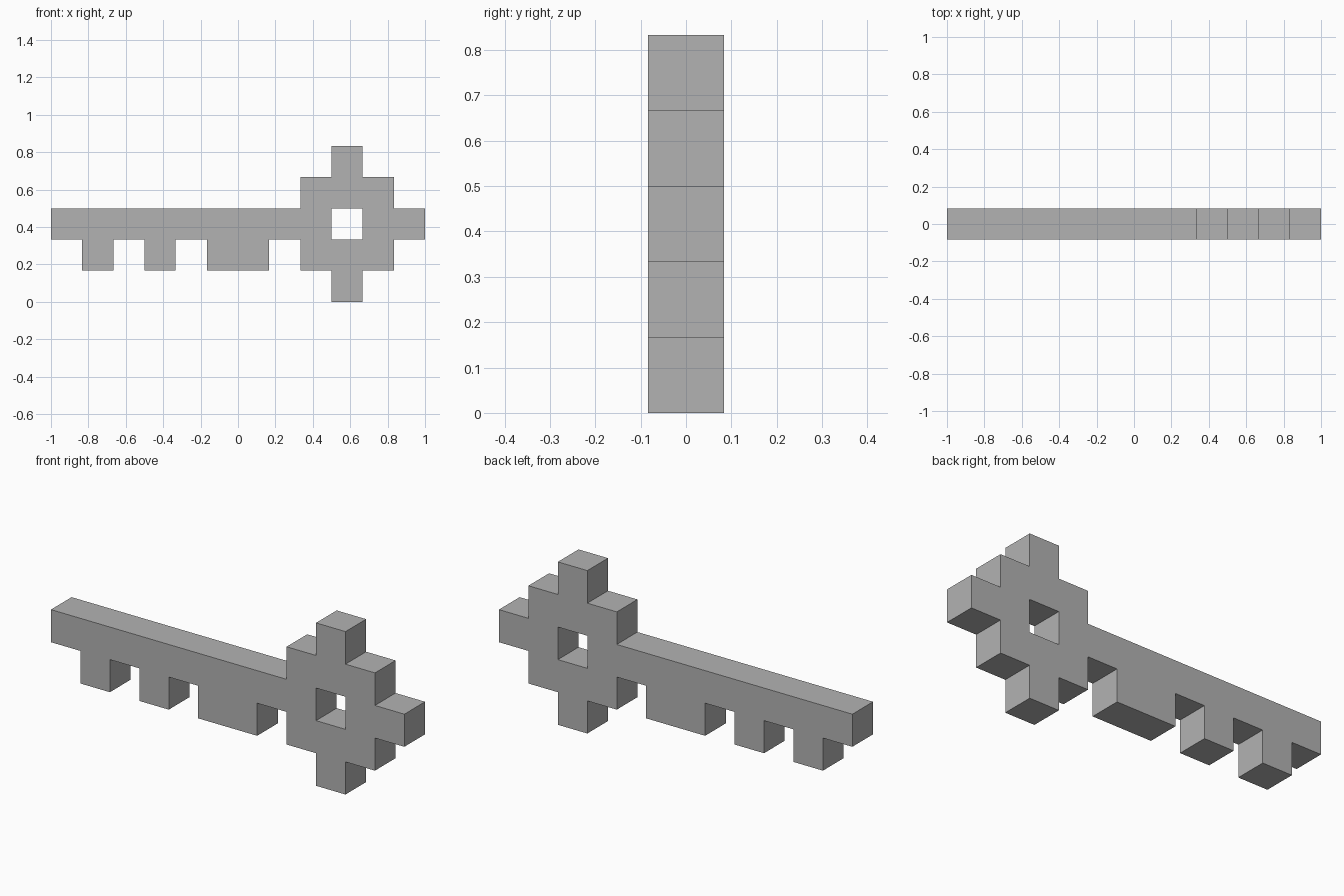
import bpy
import bmesh

if "Cube" in bpy.data.objects:
    bpy.data.objects.remove(bpy.data.objects["Cube"], do_unlink=True)

UNIT = 1 / 6  # side of one block

# Blocks of each part as (column, row) on the unit grid
shaft = {(col, 2) for col in range(8)}
teeth = {(col, 1) for col in (1, 3, 5, 6)}
bow_ring = {(col, row) for col in (8, 9, 10) for row in (1, 2, 3)} - {(9, 2)}
bow_points = {(9, 0), (9, 4), (11, 2)}
blocks = sorted(shaft | teeth | bow_ring | bow_points)

# Flat key outline of joined squares, facing the front
bm = bmesh.new()
for col, row in blocks:
    corners = [(col, row), (col + 1, row), (col + 1, row + 1), (col, row + 1)]
    bm.faces.new([bm.verts.new((c * UNIT - 1, -UNIT / 2, r * UNIT)) for c, r in corners])
bmesh.ops.remove_doubles(bm, verts=bm.verts[:], dist=0.001)

# Thicken the outline into one closed solid
extruded = bmesh.ops.extrude_face_region(bm, geom=bm.faces[:], use_keep_orig=True)
moved = [v for v in extruded["geom"] if isinstance(v, bmesh.types.BMVert)]
bmesh.ops.translate(bm, verts=moved, vec=(0, UNIT, 0))
bmesh.ops.recalc_face_normals(bm, faces=bm.faces[:])

mesh = bpy.data.meshes.new("key")
bm.to_mesh(mesh)
bm.free()
key = bpy.data.objects.new("key", mesh)
bpy.context.collection.objects.link(key)

# Plain grey
grey = bpy.data.materials.new("grey")
grey.use_nodes = True
colour = (0.45, 0.45, 0.45, 1)
grey.diffuse_color = colour
grey.node_tree.nodes["Principled BSDF"].inputs["Base Color"].default_value = colour
mesh.materials.append(grey)
